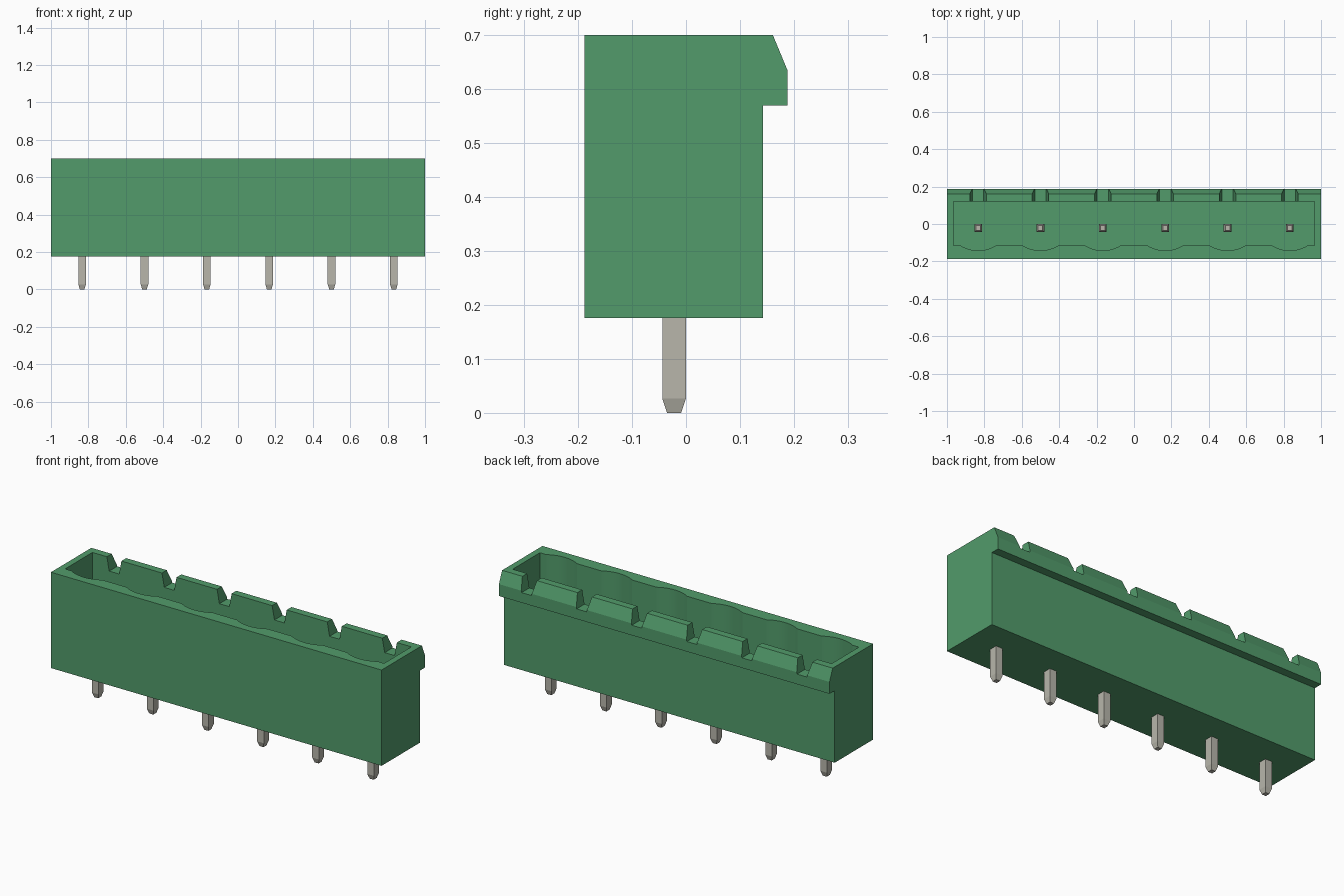
import bpy, bmesh, math
from mathutils import Matrix

cube = bpy.data.objects.get("Cube")
if cube:
    bpy.data.objects.remove(cube, do_unlink=True)


def material(name, rgb):
    m = bpy.data.materials.new(name)
    m.use_nodes = True
    m.diffuse_color = (*rgb, 1)
    m.node_tree.nodes["Principled BSDF"].inputs["Base Color"].default_value = (*rgb, 1)
    return m


green = material("green plastic", (0.085, 0.33, 0.147))
metal = material("tinned metal", (0.48, 0.47, 0.41))


def prism(name, points, vector, mat):
    """Extrude a closed outline of 3D points along a vector."""
    bm = bmesh.new()
    face = bm.faces.new([bm.verts.new(p) for p in points])
    new = bmesh.ops.extrude_face_region(bm, geom=[face])["geom"]
    bmesh.ops.translate(bm, vec=vector, verts=[v for v in new if isinstance(v, bmesh.types.BMVert)])
    bmesh.ops.recalc_face_normals(bm, faces=bm.faces)
    return finish(name, bm, mat)


def finish(name, bm, mat):
    mesh = bpy.data.meshes.new(name)
    bm.to_mesh(mesh)
    bm.free()
    mesh.materials.append(mat)
    ob = bpy.data.objects.new(name, mesh)
    bpy.context.collection.objects.link(ob)
    return ob


def cut(target, cutter):
    cutter.hide_render = True
    cutter.hide_set(True)
    mod = target.modifiers.new(cutter.name, "BOOLEAN")
    mod.operation = "DIFFERENCE"
    mod.solver = "EXACT"
    mod.object = cutter
    bpy.context.view_layer.objects.active = target
    bpy.ops.object.modifier_apply(modifier=mod.name)
    bpy.data.objects.remove(cutter, do_unlink=True)


pitch = 1 / 3
centres = [(i - 2.5) * pitch for i in range(6)]
top, base, floor = 0.70, 0.176, 0.30

# Housing: side profile with the latch lip along the back
profile = [(-0.188, base), (0.143, base), (0.143, 0.57), (0.188, 0.57),
           (0.188, 0.635), (0.161, top), (-0.188, top)]
housing = prism("housing", [(-1, y, z) for y, z in profile], (2, 0, 0), green)

# Cavity: rectangular pocket with a shallow arc scoop at each contact
half, sag, wall = 0.093, 0.026, -0.116
radius = (half * half + sag * sag) / (2 * sag)
spread = math.asin(half / radius)
outline = [(0.965, 0.12, floor), (-0.965, 0.12, floor), (-0.965, wall, floor)]
for c in centres:
    for k in range(13):
        a = spread * (k / 6 - 1)
        outline.append((c + radius * math.sin(a),
                        wall - sag + radius * (1 - math.cos(a)), floor))
outline.append((0.965, wall, floor))
cut(housing, prism("cavity_cutter", outline, (0, 0, 1), green))

# Tapered coding notches through the back rim
for c in centres:
    notch = [(c - 0.03, 0.1, 0.625), (c + 0.03, 0.1, 0.625),
             (c + 0.046, 0.1, top + 0.01), (c - 0.046, 0.1, top + 0.01)]
    cut(housing, prism("notch_cutter", notch, (0, 0.2, 0), green))

bpy.ops.object.select_all(action="DESELECT")
housing.select_set(True)
bpy.context.view_layer.objects.active = housing
bpy.ops.object.shade_smooth_by_angle(angle=math.radians(15))

# Contact pins: square posts with tapered tips at both ends
for i, c in enumerate(centres):
    bm = bmesh.new()
    rings = []
    for z, w in ((0, 0.013), (0.027, 0.022), (0.555, 0.022), (0.58, 0.013)):
        rings.append([bm.verts.new((c + sx * w * 0.92, sy * w - 0.022, z))
                      for sx, sy in ((-1, -1), (1, -1), (1, 1), (-1, 1))])
    for lo, hi in zip(rings, rings[1:]):
        for k in range(4):
            n = (k + 1) % 4
            bm.faces.new((lo[k], lo[n], hi[n], hi[k]))
    bm.faces.new(rings[0][::-1])
    bm.faces.new(rings[-1])
    finish(f"contact_pin_{i + 1}", bm, metal)
